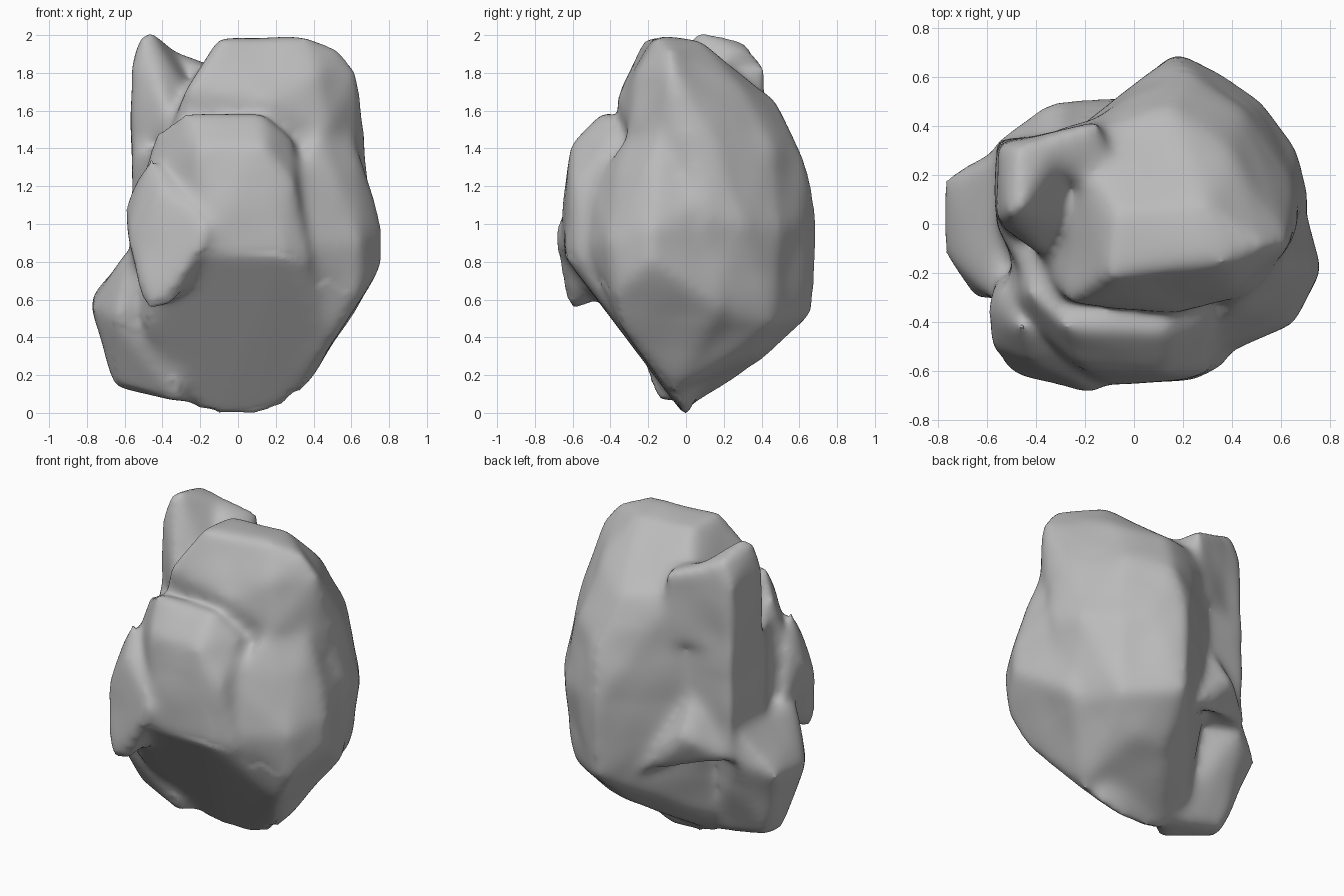
import bpy
import bmesh
from mathutils import noise

default_cube = bpy.data.objects.get("Cube")
if default_cube:
    bpy.data.objects.remove(default_cube, do_unlink=True)

stone_grey = bpy.data.materials.new("stone_grey")
stone_grey.use_nodes = True
stone_grey.diffuse_color = (0.5, 0.5, 0.5, 1)
shader = stone_grey.node_tree.nodes["Principled BSDF"]
shader.inputs["Base Color"].default_value = (0.5, 0.5, 0.5, 1)
shader.inputs["Roughness"].default_value = 0.8


def add_chunk(bm, corners):
    """Add one convex chunk of stone spanning the given corners."""
    chunk = bmesh.new()
    for corner in corners:
        chunk.verts.new(corner)
    result = bmesh.ops.convex_hull(chunk, input=chunk.verts[:])
    loose = {g for g in result["geom_interior"] + result["geom_unused"]
             if isinstance(g, bmesh.types.BMVert)}
    bmesh.ops.delete(chunk, geom=list(loose), context="VERTS")
    bmesh.ops.recalc_face_normals(chunk, faces=chunk.faces[:])
    temp = bpy.data.meshes.new("chunk")
    chunk.to_mesh(temp)
    chunk.free()
    bm.from_mesh(temp)
    bpy.data.meshes.remove(temp)


def prism(outline, bottom, top):
    """Corners of an upright prism."""
    return [(x, y, z) for x, y in outline for z in (bottom, top)]


# Domed main mass, cut off by an upright wall at the back right
main_mass = [
    (-.1, -.22, 1.99), (.36, -.16, 2), (.54, -.09, 1.94), (-.08, .05, 1.98),
    (.3, .08, 1.98), (-.27, -.33, 1.73), (.18, -.37, 1.66), (.63, -.08, 1.82),
    (.63, -.1, 1.5), (.47, -.3, 1.5), (.42, -.26, 1.8), (-.26, .35, 1.72),
    (-.12, .45, 1.58), (-.02, .53, 1.36), (.15, .48, 1.66), (.4, .3, 1.72),
    (.65, .15, 1.42), (.22, .63, 1.36), (.45, .46, 1.42), (.17, .7, 1.02),
    (.36, .61, 1.02), (.52, .5, 1), (.67, .3, 1), (.71, .1, 1.05),
    (.17, .68, .54), (.48, .46, .48), (.62, .1, .55), (-.28, .35, .85),
    (-.45, .1, 1.3), (-.45, -.1, 1.3), (-.4, -.1, .6), (.5, .1, .4),
    (.35, 0, .14), (-.2, 0, .02), (.1, .4, .28), (.3, .38, .32), (-.3, .15, .2)]

# Bulging shoulder on the left side
shoulder = [
    (.78, -.18, .95), (.78, -.19, .82), (.65, -.42, .92), (.43, -.48, .85),
    (.34, -.54, .88), (.3, -.5, 1.2), (.46, -.4, 1.22), (.7, .05, 1.1),
    (.42, -.32, 1.5), (.61, -.14, 1.5), (.64, -.38, .62), (.53, -.34, .44),
    (.34, -.06, .1), (.25, -.1, .13), (.62, .2, .55), (0, .2, 1.4), (0, .2, .3)]

# Front plate above the flat sloping underside
front_plate = [
    (-.28, -.42, 1.6), (.12, -.43, 1.6), (-.44, -.28, 1.5), (.3, -.4, 1.46),
    (-.22, -.59, 1.42), (.14, -.62, 1.43), (.3, -.6, 1.2), (.38, -.57, .82),
    (.25, -.65, .84), (-.18, -.65, .85), (-.1, -.65, 1.1), (-.5, -.3, 1.25),
    (-.46, -.42, .58), (-.5, -.33, .44), (.44, -.35, .47), (.27, -.03, .04),
    (-.22, -.02, .02), (-.1, 0, -.02), (.1, 0, -.01), (.25, .1, .2),
    (-.4, .1, .3), (-.5, -.12, 1.15), (-.4, .1, 1.3), (.3, .1, 1.3)]

# Hanging lip on the front right
front_lip = [
    (-.6, -.36, 1.08), (-.6, -.5, .95), (-.53, -.58, .7), (-.48, -.61, .54),
    (-.36, -.62, .57), (-.28, -.64, .77), (-.2, -.69, .86), (-.14, -.7, .97),
    (-.22, -.66, 1.08), (-.42, -.56, 1.2), (-.46, -.42, 1.36),
    (-.55, -.25, 1.2), (-.56, -.2, .9), (-.4, -.3, .68), (-.1, -.4, .9)]

# Lower right spur
side_spur = [
    (-.78, -.12, .56), (-.78, .18, .6), (-.65, -.3, .5), (-.66, -.05, .14),
    (-.61, .08, .14), (-.59, -.3, .86), (-.57, .28, .88), (-.58, .3, .68),
    (-.3, -.15, .06), (-.2, .05, .06), (-.2, .15, .9), (-.3, -.3, .9)]

# Overhanging lip at the foot of the back wall
back_lip = [
    (-.31, .51, .86), (-.37, .49, .83), (-.24, .5, .82), (-.46, .4, .75),
    (-.57, .33, .7), (-.12, .47, .68), (0, .53, .54), (-.3, .36, 1.1),
    (-.2, .3, .85), (-.4, .3, 1.08), (-.5, .2, .9), (.1, .4, .7)]

# Upright horn slab, its tip, and the crest running into the dome
horn = prism([(-.56, 0), (-.56, .34), (-.28, .36), (-.46, -.16),
              (-.42, -.3)], .7, 1.4)
horn_tip = [
    (-.56, .02, 1.84), (-.52, .03, 2.01), (-.45, .06, 2.04), (-.56, .33, 1.82),
    (-.48, .33, 1.97), (-.28, .36, 1.88), (-.28, 0, 1.7), (-.35, -.16, 1.54),
    (-.56, 0, 1.35), (-.56, .34, 1.35), (-.2, .1, 1.4), (-.28, .36, 1.4)]
crest = [
    (-.42, .34, 1.94), (-.3, .25, 1.9), (-.14, .43, 1.85), (-.1, .28, 1.83),
    (-.13, .08, 1.78), (-.5, .33, 1.4), (-.14, .44, 1.4), (-.05, .2, 1.4),
    (-.4, .2, 1.4)]

bm = bmesh.new()
for corners in (main_mass, shoulder, front_plate, front_lip, side_spur,
                back_lip, horn, horn_tip, crest):
    add_chunk(bm, corners)
mesh = bpy.data.meshes.new("boulder")
bm.to_mesh(mesh)
bm.free()
boulder = bpy.data.objects.new("boulder", mesh)
bpy.context.collection.objects.link(boulder)

# Fuse the chunks and wear down the edges
fuse = boulder.modifiers.new("fuse", "REMESH")
fuse.mode = "VOXEL"
fuse.voxel_size = 0.02
wear = boulder.modifiers.new("wear", "SMOOTH")
wear.factor = 0.5
wear.iterations = 40
depsgraph = bpy.context.evaluated_depsgraph_get()
worn = bpy.data.meshes.new_from_object(boulder.evaluated_get(depsgraph))
boulder.modifiers.clear()
boulder.data = worn

# Gentle surface unevenness, sparing the flat underside
for vert, normal in [(v, v.normal.copy()) for v in worn.vertices]:
    if normal.y > -.6 or normal.z > -.3:
        vert.co += normal * noise.noise(vert.co * 4) * 0.012

# Rest on the ground
lowest = min(vert.co.z for vert in worn.vertices)
for vert in worn.vertices:
    vert.co.z -= lowest

worn.materials.clear()
worn.materials.append(stone_grey)
for face in worn.polygons:
    face.use_smooth = True
    face.material_index = 0
worn.update()
